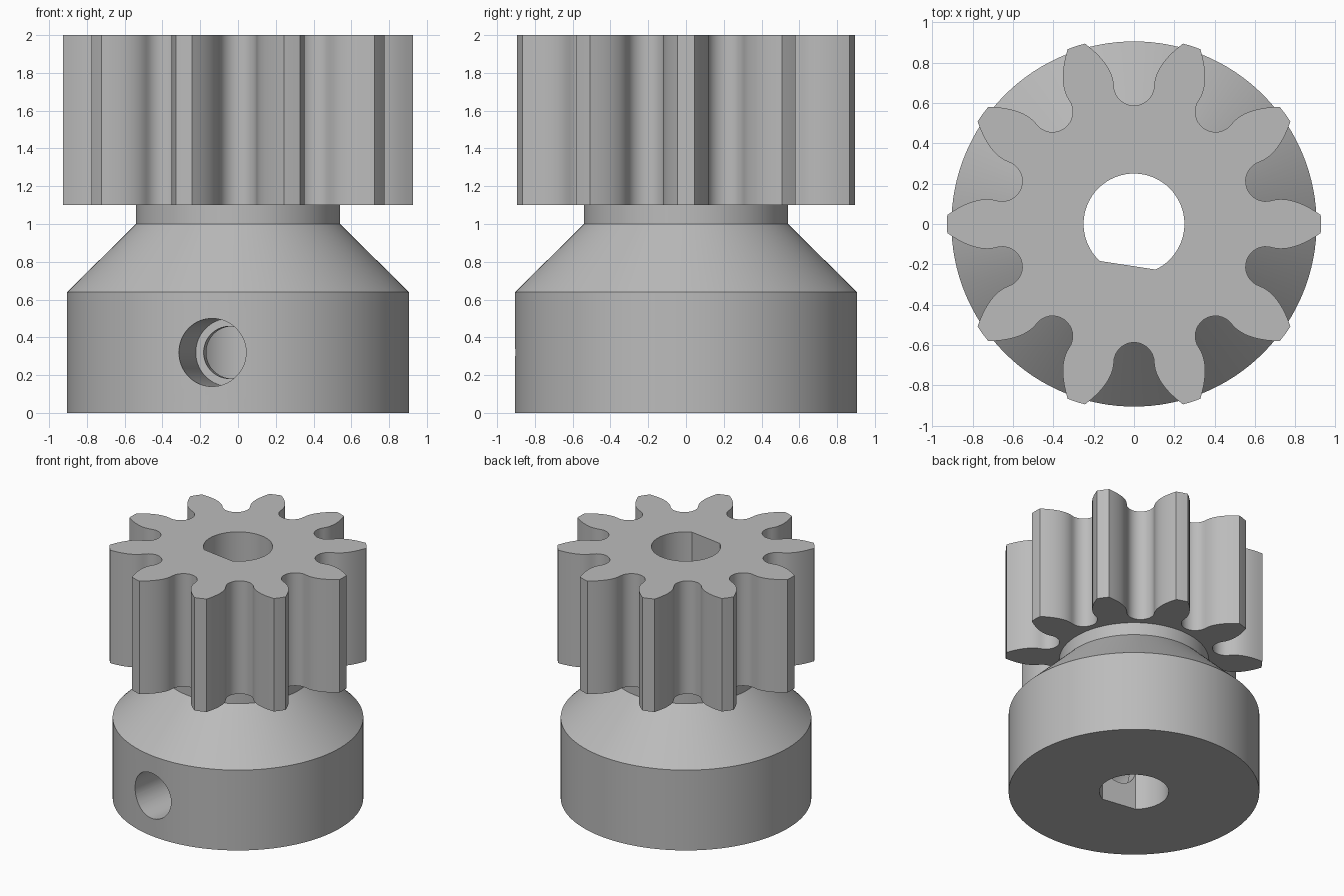
import bpy, bmesh
from math import sin, cos, pi, tau, sqrt, asin, atan2
from mathutils import Vector, Matrix

cube = bpy.data.objects.get("Cube")
if cube:
    bpy.data.objects.remove(cube, do_unlink=True)

metal = bpy.data.materials.new("grey metal")
metal.use_nodes = True
GREY = (0.5, 0.5, 0.5, 1)
metal.diffuse_color = GREY
metal.node_tree.nodes["Principled BSDF"].inputs["Base Color"].default_value = GREY

TEETH = 10
SCREW_DIR = Vector((-0.152, -0.988, 0)).normalized()


def make_object(name, bm):
    bmesh.ops.recalc_face_normals(bm, faces=bm.faces)
    mesh = bpy.data.meshes.new(name)
    bm.to_mesh(mesh)
    bm.free()
    mesh.materials.append(metal)
    obj = bpy.data.objects.new(name, mesh)
    bpy.context.collection.objects.link(obj)
    return obj


def prism(name, outline, z0, z1):
    bm = bmesh.new()
    rings = [[bm.verts.new((x, y, z)) for x, y in outline] for z in (z0, z1)]
    for ring in rings:
        bm.faces.new(ring)
    n = len(outline)
    for i in range(n):
        j = (i + 1) % n
        bm.faces.new((rings[0][i], rings[0][j], rings[1][j], rings[1][i]))
    return make_object(name, bm)


def lathe(name, profile, segments):
    bm = bmesh.new()
    rings = [[bm.verts.new((r * cos(tau * i / segments), r * sin(tau * i / segments), z))
              for i in range(segments)] for r, z in profile]
    bm.faces.new(rings[0])
    bm.faces.new(rings[-1])
    for a, b in zip(rings, rings[1:]):
        for i in range(segments):
            j = (i + 1) % segments
            bm.faces.new((a[i], a[j], b[j], b[i]))
    return make_object(name, bm)


# Half of one tooth gap: round root, then a curved flank out to the tip
half = [Vector((0.1 * sin(t), 0.687 - 0.1 * cos(t))) for t in [pi / 2 * i / 8 for i in range(9)]]
p0, p1, p2 = half[-1], Vector((0.105, 0.79)), Vector((0.243, 0.894))
for i in range(1, 11):
    t = i / 10
    half.append(p0 * (1 - t) ** 2 + p1 * 2 * t * (1 - t) + p2 * t * t)
gap = [Vector((-p.x, p.y)) for p in half[:0:-1]] + half

# Ten gaps around the wheel; the next gap's first point closes each tooth tip
outline = []
tip_mid = Vector((sin(pi / TEETH), cos(pi / TEETH))) * 0.927
for k in range(TEETH):
    turn = Matrix.Rotation(-tau * k / TEETH, 2)
    outline += [turn @ p for p in gap + [tip_mid]]
gear = prism("pinion_gear", outline, 1.1, 2.0)

# Hub with sloped shoulder and neck, neck buried in the gear
hub = lathe("hub", [(0.905, 0), (0.905, 0.64), (0.54, 1.0), (0.54, 1.3)], 128)

# D-shaped shaft bore, flat side facing the screw hole
BORE, FLAT = 0.25, 0.207
gap_angle = atan2(sqrt(BORE ** 2 - FLAT ** 2), FLAT)
start = atan2(SCREW_DIR.y, SCREW_DIR.x) + gap_angle
sweep = tau - 2 * gap_angle
bore = prism("bore_cutter", [(BORE * cos(start + sweep * i / 64), BORE * sin(start + sweep * i / 64))
                             for i in range(65)], -0.1, 2.1)

# Stepped set screw hole
screw = lathe("screw_hole_cutter", [(0.138, 0.05), (0.138, 0.3), (0.18, 0.3), (0.18, 1.1)], 64)
screw.data.transform(Matrix.Translation((0, 0, 0.32)) @ SCREW_DIR.to_track_quat('Z', 'Y').to_matrix().to_4x4())

# Join gear to hub, then cut both holes
for tool, operation in ((gear, 'UNION'), (bore, 'DIFFERENCE'), (screw, 'DIFFERENCE')):
    mod = hub.modifiers.new(tool.name, 'BOOLEAN')
    mod.operation = operation
    mod.solver = 'EXACT'
    mod.object = tool
bpy.context.view_layer.update()
bpy.ops.object.select_all(action='DESELECT')
hub.select_set(True)
bpy.context.view_layer.objects.active = hub
for mod in list(hub.modifiers):
    bpy.ops.object.modifier_apply(modifier=mod.name)
for tool in (gear, bore, screw):
    bpy.data.objects.remove(tool, do_unlink=True)

hub.name = "pinion_gear_with_hub"
bpy.ops.object.shade_smooth_by_angle(angle=pi / 6)
